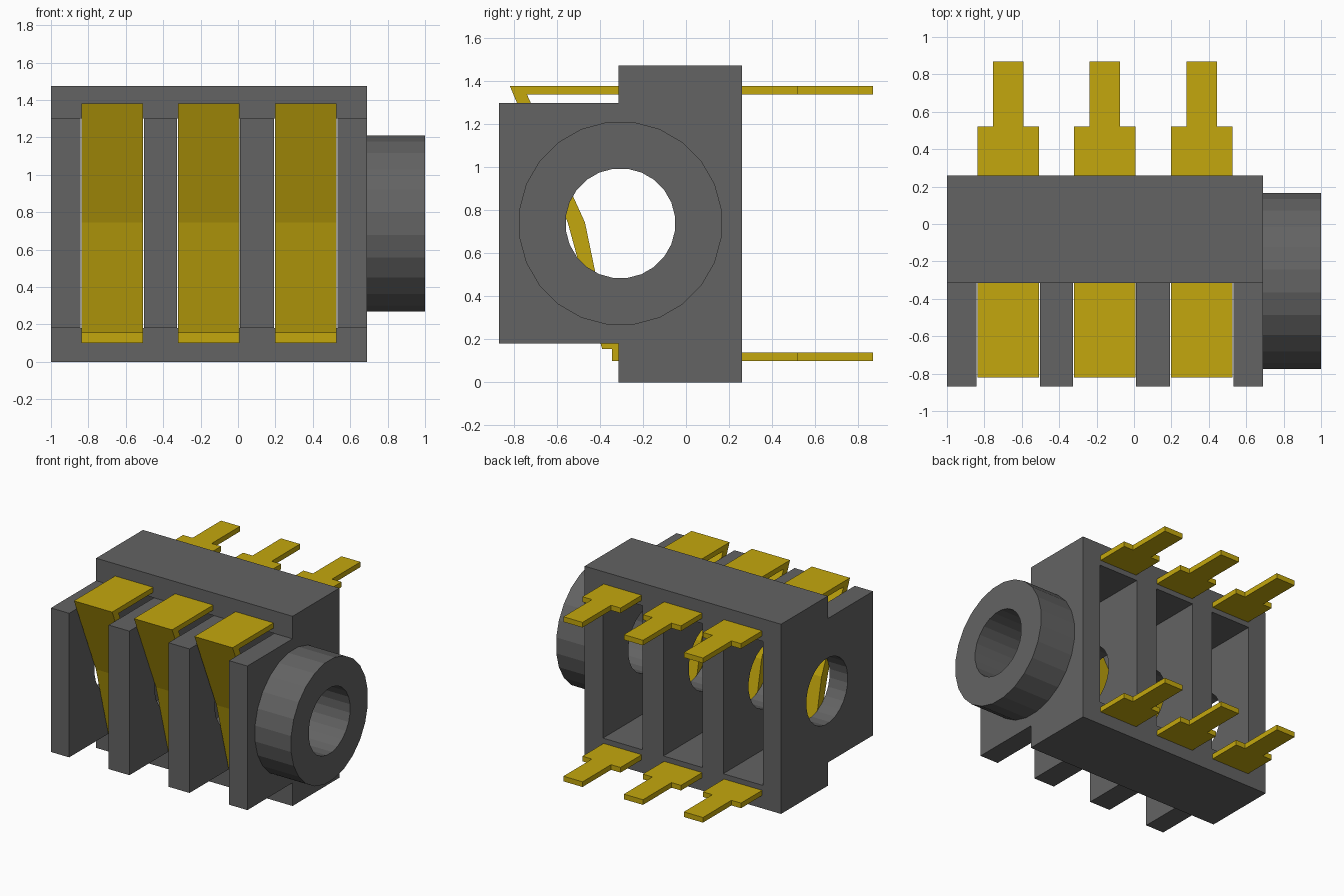
import bpy, bmesh, math

if "Cube" in bpy.data.objects:
    bpy.data.objects.remove(bpy.data.objects["Cube"], do_unlink=True)


def material(name, rgb):
    m = bpy.data.materials.new(name)
    m.use_nodes = True
    m.diffuse_color = (*rgb, 1)
    bsdf = next(n for n in m.node_tree.nodes if n.type == 'BSDF_PRINCIPLED')
    bsdf.inputs["Base Color"].default_value = (*rgb, 1)
    return m


GREY = material("dark grey plastic", (0.125, 0.125, 0.125))
GOLD = material("gold metal", (0.55, 0.39, 0.004))


def prism(name, profile, x0, x1, mat):
    """Extrude a closed (y, z) profile from x0 to x1."""
    bm = bmesh.new()
    face = bm.faces.new([bm.verts.new((x0, y, z)) for y, z in profile])
    out = bmesh.ops.extrude_face_region(bm, geom=[face])
    moved = [v for v in out["geom"] if isinstance(v, bmesh.types.BMVert)]
    bmesh.ops.translate(bm, verts=moved, vec=(x1 - x0, 0, 0))
    bmesh.ops.recalc_face_normals(bm, faces=bm.faces)
    me = bpy.data.meshes.new(name)
    bm.to_mesh(me)
    bm.free()
    me.materials.append(mat)
    ob = bpy.data.objects.new(name, me)
    bpy.context.collection.objects.link(ob)
    return ob


def rect(y0, y1, z0, z1):
    return [(y0, z0), (y1, z0), (y1, z1), (y0, z1)]


def circle(r, n=24):
    return [(AXIS_Y + r * math.cos((i + 0.5) * math.tau / n),
             AXIS_Z + r * math.sin((i + 0.5) * math.tau / n)) for i in range(n)]


AXIS_Y, AXIS_Z = -0.305, 0.74
FRONT, STEP, BACK = -0.87, -0.315, 0.26
TOP, LOW, HIGH = 1.475, 0.18, 1.30

# Dividing walls, stepped at the front, and the round socket
wall_profile = [(STEP, 0), (BACK, 0), (BACK, TOP), (STEP, TOP),
                (STEP, HIGH), (FRONT, HIGH), (FRONT, LOW), (STEP, LOW)]
walls = [(-1, -0.843), (-0.503, -0.325), (0.012, 0.192), (0.532, 0.69)]
bored = [prism(f"wall_{i + 1}", wall_profile, a, b, GREY)
         for i, (a, b) in enumerate(walls)]
bored.append(prism("socket_collar", circle(0.475), 0.69, 1.0, GREY))

# Bore the plug hole through walls and collar
cutter = prism("bore_cutter", circle(0.256), -1.2, 1.2, GREY)
cutter.hide_render = True
for ob in bored:
    mod = ob.modifiers.new("bore", 'BOOLEAN')
    mod.operation, mod.solver, mod.object = 'DIFFERENCE', 'EXACT', cutter
    bpy.context.view_layer.objects.active = ob
    bpy.ops.object.modifier_apply(modifier=mod.name)
bpy.data.objects.remove(cutter, do_unlink=True)

# Top and bottom rails closing the frame between the walls
for i in range(3):
    a, b = walls[i][1], walls[i + 1][0]
    prism(f"bottom_rail_{i + 1}", rect(STEP, BACK, 0, LOW), a, b, GREY)
    prism(f"top_rail_{i + 1}", rect(STEP, BACK, HIGH, TOP), a, b, GREY)

# Bent spring contacts with narrow solder pins at the back
TAB, END = 0.52, 0.87
spring = [(TAB, 1.38), (-0.82, 1.38), (-0.55, 0.744), (-0.39, 0.155),
          (-0.345, 0.155), (-0.345, 0.10), (TAB, 0.10), (TAB, 0.14),
          (STEP, 0.14), (STEP, 0.19), (-0.355, 0.19), (-0.47, 0.744),
          (-0.74, 1.34), (TAB, 1.34)]
for i, x in enumerate((-0.673, -0.157, 0.363)):
    prism(f"spring_contact_{i + 1}", spring, x - 0.164, x + 0.164, GOLD)
    for level, z in (("lower", 0.10), ("upper", 1.34)):
        prism(f"{level}_pin_{i + 1}", rect(TAB, END, z, z + 0.04),
              x - 0.082, x + 0.082, GOLD)
